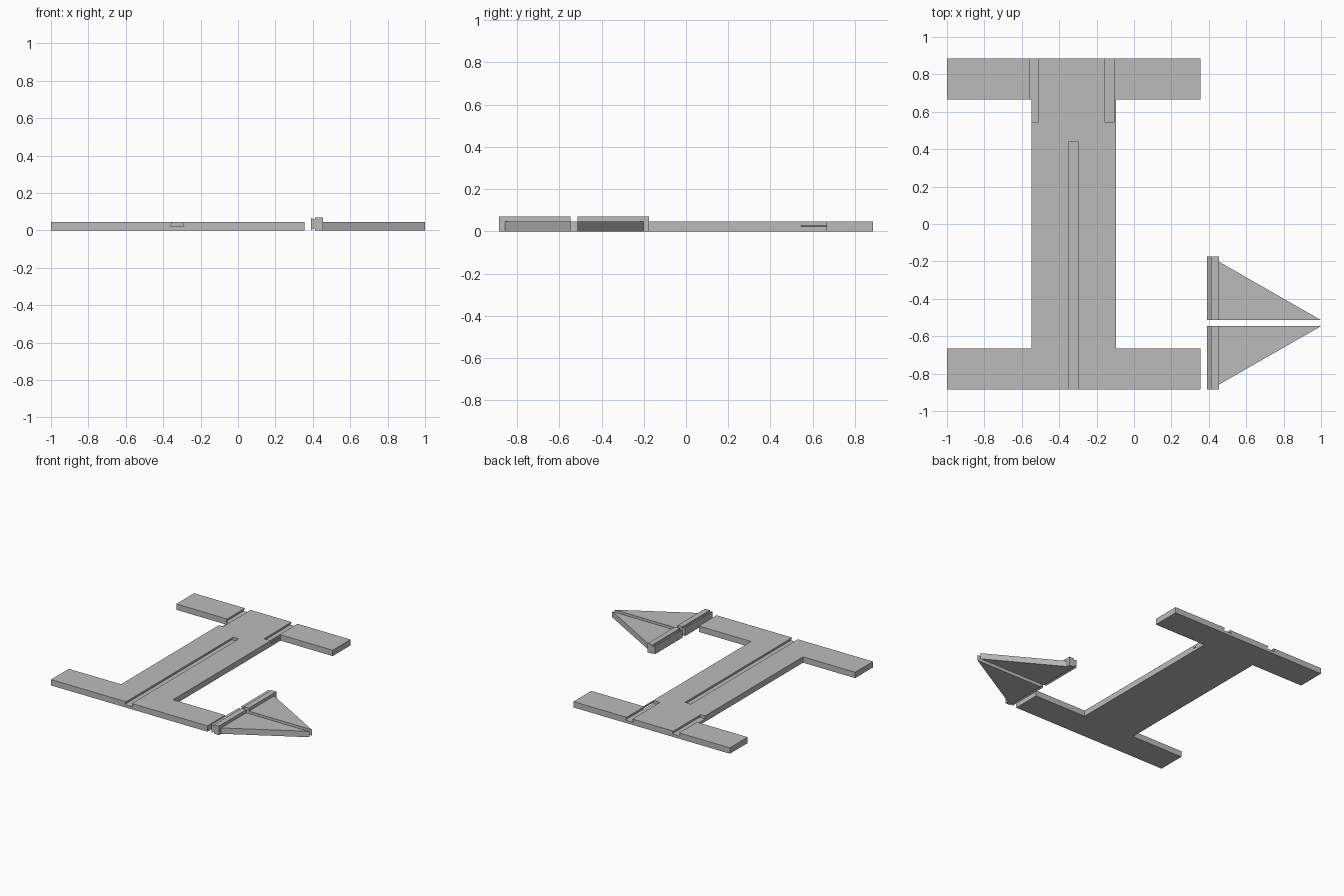
import bpy, bmesh
from mathutils import Vector

cube = bpy.data.objects.get("Cube")
if cube:
    bpy.data.objects.remove(cube, do_unlink=True)

grey = bpy.data.materials.new("plain grey")
grey.use_nodes = True
colour = (0.5, 0.5, 0.5, 1)
grey.diffuse_color = colour
grey.node_tree.nodes["Principled BSDF"].inputs["Base Color"].default_value = colour


def prism(name, outline, offset):
    """Extrude a closed 3D outline along an offset."""
    bm = bmesh.new()
    face = bm.faces.new([bm.verts.new(p) for p in outline])
    ext = bmesh.ops.extrude_face_region(bm, geom=[face])
    moved = [v for v in ext["geom"] if isinstance(v, bmesh.types.BMVert)]
    bmesh.ops.translate(bm, verts=moved, vec=Vector(offset))
    bmesh.ops.recalc_face_normals(bm, faces=bm.faces)
    mesh = bpy.data.meshes.new(name)
    bm.to_mesh(mesh)
    bm.free()
    mesh.materials.append(grey)
    obj = bpy.data.objects.new(name, mesh)
    bpy.context.collection.objects.link(obj)
    return obj


T = 0.046          # plate thickness
END = 0.885        # half length in y

# I-shaped base plate
left, right, stem_l, stem_r, arm = -1, 0.355, -0.548, -0.097, 0.665
front = [(stem_l, -arm), (left, -arm), (left, -END),
         (right, -END), (right, -arm), (stem_r, -arm)]
back = [(x, -y) for x, y in reversed(front)]
base = prism("base_plate", [(x, y, 0) for x, y in front + back], (0, 0, T))


# Dovetail slots, wider at the floor than at the mouth
def cut_slot(x, y0, y1):
    half = [(0.036, 0.022), (0.025, T), (0.025, T + 0.05)]
    profile = half + [(-a, z) for a, z in reversed(half)]
    cutter = prism("slot_cutter", [(x + a, y0, z) for a, z in profile], (0, y1 - y0, 0))
    cutter.hide_render = True
    mod = base.modifiers.new("slot", "BOOLEAN")
    mod.operation = "DIFFERENCE"
    mod.solver = "EXACT"
    mod.object = cutter
    bpy.context.view_layer.objects.active = base
    bpy.ops.object.modifier_apply(modifier=mod.name)
    bpy.data.objects.remove(cutter, do_unlink=True)


cut_slot(-0.325, -END - 0.05, 0.44)
for x in (-0.535, -0.13):
    cut_slot(x, 0.545, END + 0.05)

# Two mirrored triangular fins, each with a dovetail rail
MID, H = -0.53, 0.07
rail = [(0.39, 0.003), (0.412, 0.012), (0.412, 0), (0.455, 0),
        (0.455, H), (0.412, H), (0.412, H - 0.012), (0.39, H - 0.003)]
for side, s in (("rear", 1), ("front", -1)):
    inner = MID + s * 0.016
    prism(side + "_fin_rail", [(x, inner, z) for x, z in rail], (0, s * 0.339, 0))
    prism(side + "_fin", [(0.455, inner, 0), (1, inner, 0),
                          (0.455, MID + s * 0.328, 0)], (0, 0, T))
